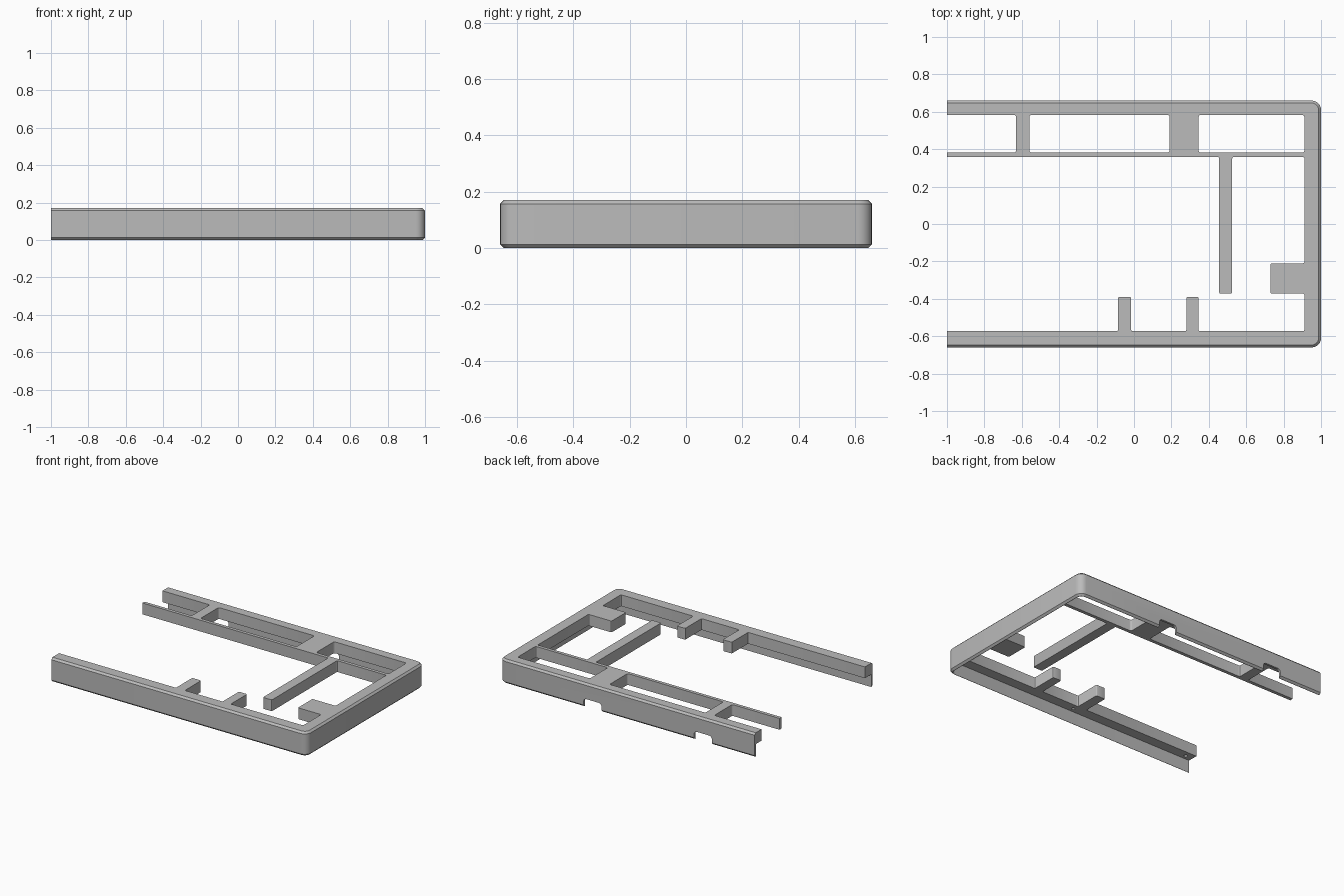
import bpy, bmesh, math
from mathutils import Vector

cube = bpy.data.objects.get("Cube")
if cube:
    bpy.data.objects.remove(cube, do_unlink=True)

grey = bpy.data.materials.new("plain grey")
grey.use_nodes = True
colour = (0.5, 0.5, 0.5, 1)
grey.diffuse_color = colour
grey.node_tree.nodes["Principled BSDF"].inputs["Base Color"].default_value = colour


def prism(name, outline, z0, z1, radius=0, segments=3, chamfer=0):
    """Extrude an outline upwards, round its upright edges, chamfer its rims."""
    bm = bmesh.new()
    base = bm.faces.new([bm.verts.new((x, y, z0)) for x, y in outline])
    top = bmesh.ops.extrude_face_region(bm, geom=[base])["geom"]
    bmesh.ops.translate(bm, vec=Vector((0, 0, z1 - z0)),
                        verts=[v for v in top if isinstance(v, bmesh.types.BMVert)])
    bmesh.ops.recalc_face_normals(bm, faces=bm.faces)
    if radius:
        upright = [e for e in bm.edges if abs(e.verts[0].co.z - e.verts[1].co.z) > 0.01]
        bmesh.ops.bevel(bm, geom=upright, offset=radius, segments=segments,
                        profile=0.5, affect='EDGES')
    if chamfer:
        rims = [e for e in bm.edges if abs(e.verts[0].co.z - e.verts[1].co.z) < 0.001]
        bmesh.ops.bevel(bm, geom=rims, offset=chamfer, segments=1, affect='EDGES')
    bmesh.ops.recalc_face_normals(bm, faces=bm.faces)
    mesh = bpy.data.meshes.new(name)
    bm.to_mesh(mesh)
    bm.free()
    mesh.materials.append(grey)
    obj = bpy.data.objects.new(name, mesh)
    bpy.context.collection.objects.link(obj)
    return obj


def rect(x0, x1, y0, y1):
    return [(x0, y0), (x1, y0), (x1, y1), (x0, y1)]


HEIGHT, LEDGE, FAR = 0.17, 0.09, -1.3

# Outer body, overlong at the open end
frame = prism("case_frame", rect(FAR + 0.1, 1, -0.66, 0.66), 0, HEIGHT, 0.05, 6, 0.013)

# Hollow underside that leaves a thin skirt
cutters = [prism("underside_cutter", rect(FAR, 0.985, -0.645, 0.645), -0.1, LEDGE, 0.037, 6)]

# Windows behind the long rail
for x0, x1 in ((FAR, -0.63), (-0.56, 0.19), (0.345, 0.911)):
    cutters.append(prism("window_cutter", rect(x0, x1, 0.382, 0.583), -0.2, 0.3, 0.012))

# Main opening, shaped around the two stubs, the corner tab and the long bar
FRONT, RAIL = -0.573, 0.358
opening = [(FAR, FRONT)]
for x0, x1 in ((-0.085, -0.015), (0.28, 0.345)):
    opening += [(x0, FRONT), (x0, -0.39), (x1, -0.39), (x1, FRONT)]
opening += [(0.911, FRONT), (0.911, -0.372), (0.73, -0.372), (0.73, -0.21), (0.911, -0.21)]
opening += [(0.911, RAIL), (0.525, RAIL), (0.525, -0.372), (0.455, -0.372), (0.455, RAIL)]
opening += [(FAR, RAIL)]
cutters.append(prism("opening_cutter", opening, -0.2, 0.3, 0.008))

# Flat open end
cutters.append(prism("end_cutter", rect(FAR - 0.1, -1, -1, 1), -0.2, 0.3))

# Round-topped notches in the back skirt
for x in (0.27, -0.595):
    notch = prism("notch_cutter", rect(-0.07, 0.07, -0.1, 0.06), -0.05, 0.05, 0.022, 4)
    notch.rotation_euler.x = math.radians(90)
    notch.location = (x, 0.66, 0)
    cutters.append(notch)

# Small blind holes under the front ledge
for x in (-0.945, -0.01):
    ring = [(x + 0.012 * math.cos(a * math.pi / 6), -0.615 + 0.012 * math.sin(a * math.pi / 6))
            for a in range(12)]
    cutters.append(prism("hole_cutter", ring, 0.05, 0.13))

for cutter in cutters:
    cutter.hide_render = True
    cutter.hide_viewport = True
    cutter.display_type = 'WIRE'
    cut = frame.modifiers.new(cutter.name, 'BOOLEAN')
    cut.operation = 'DIFFERENCE'
    cut.solver = 'EXACT'
    cut.object = cutter

# Apply the cuts, then remove the helpers
bpy.context.view_layer.update()
graph = bpy.context.evaluated_depsgraph_get()
result = bpy.data.meshes.new_from_object(frame.evaluated_get(graph))
frame.modifiers.clear()
frame.data = result
for cutter in cutters:
    bpy.data.objects.remove(cutter, do_unlink=True)

bpy.ops.object.select_all(action='DESELECT')
bpy.context.view_layer.objects.active = frame
frame.select_set(True)
bpy.ops.object.shade_smooth_by_angle(angle=math.radians(30))
